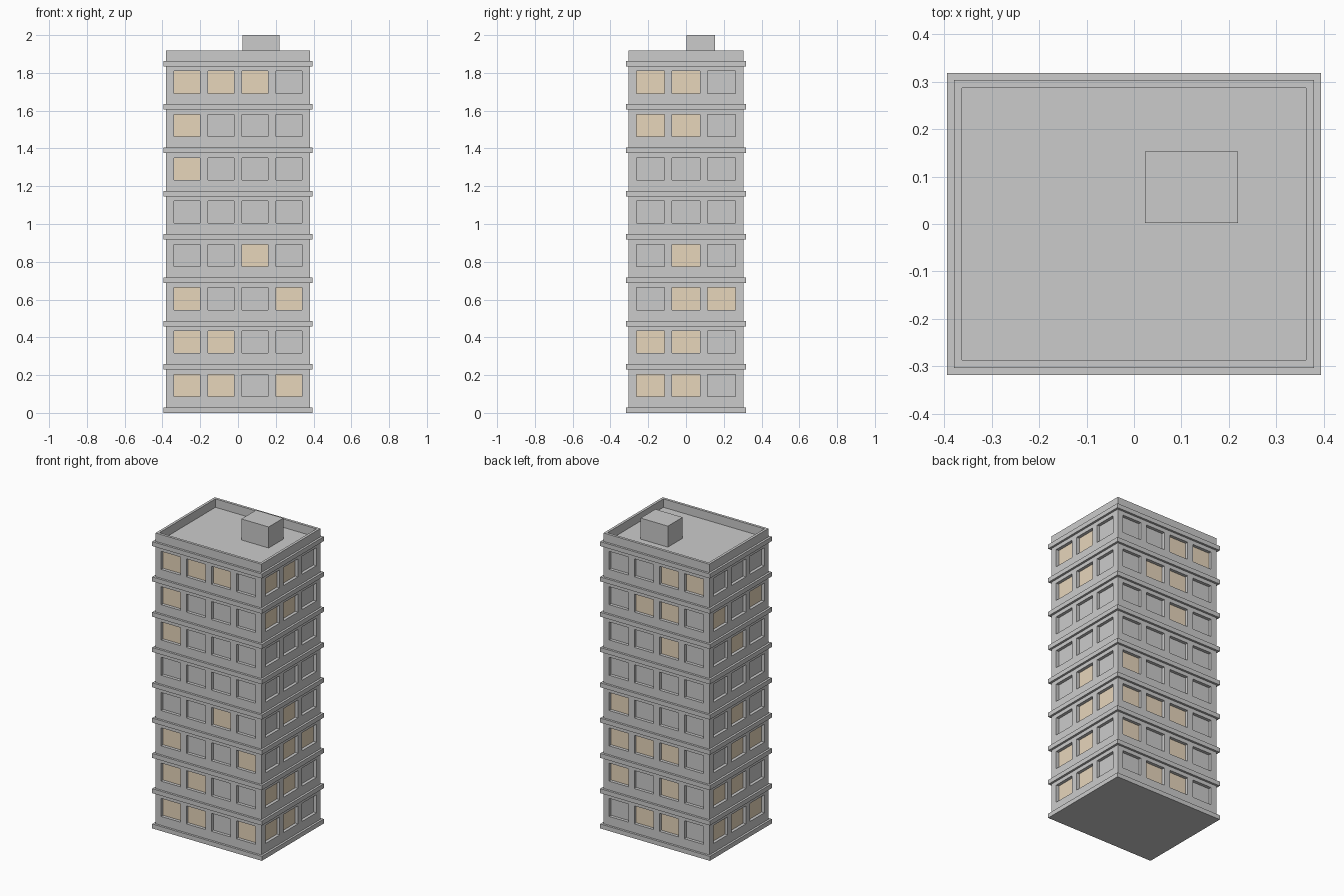
import bpy, bmesh, math
from mathutils import Matrix

if "Cube" in bpy.data.objects:
    bpy.data.objects.remove(bpy.data.objects["Cube"])

HX, HY = 0.38, 0.304            # half size of the walls
LIP = 0.014                     # how far the ledges stick out
PITCH, FLOORS = 0.2293, 8       # storey height and count
LEDGE = 0.029
ROOF = FLOORS * PITCH + LEDGE
TOP = 1.918                     # top of parapet
RECESS = 0.02

# Lit windows per facade, lowest storey first, left to right from outside
LIT = {
    "front": "1101 1100 1001 0010 0000 1000 1000 1110",
    "right": "110 110 011 010 000 000 110 110",
    "back": "0110 1010 1110 1000 0000 0010 0110 0011",
    "left": "111 110 011 010 000 010 101 000",
}


def make_object(name, bm, color=None):
    mesh = bpy.data.meshes.new(name)
    bm.to_mesh(mesh)
    bm.free()
    obj = bpy.data.objects.new(name, mesh)
    bpy.context.collection.objects.link(obj)
    if color:
        mat = bpy.data.materials.new(name + "_material")
        mat.diffuse_color = (*color, 1)
        mat.use_nodes = True
        mat.node_tree.nodes["Principled BSDF"].inputs["Base Color"].default_value = mat.diffuse_color
        mesh.materials.append(mat)
    return obj


def box(name, x0, x1, y0, y1, z0, z1):
    bm = bmesh.new()
    m = (Matrix.Translation(((x0 + x1) / 2, (y0 + y1) / 2, (z0 + z1) / 2))
         @ Matrix.Diagonal((x1 - x0, y1 - y0, z1 - z0, 1)))
    bmesh.ops.create_cube(bm, size=1, matrix=m)
    return make_object(name, bm)


def quad(bm, pts):
    bm.faces.new([bm.verts.new(p) for p in pts])


walls, lit_glass, dim_glass = bmesh.new(), bmesh.new(), bmesh.new()


def facade(turn, half, dist, count, pitch, width, rows):
    """Wall grid with recessed window panes, rotated round the tower."""
    rot = Matrix.Rotation(turn * math.pi / 2, 3, 'Z')

    def ring(u0, u1, z0, z1, inset):
        y = -(dist - inset)
        return [rot @ v for v in map(
            lambda c: Matrix.Identity(3).col[0] * c[0]
            + Matrix.Identity(3).col[1] * y
            + Matrix.Identity(3).col[2] * c[1],
            ((u0, z0), (u1, z0), (u1, z1), (u0, z1)))]

    us, zs = [-half], [0]
    for i in range(count):
        c = (i - (count - 1) / 2) * pitch
        us += [c - width / 2, c + width / 2]
    for f in range(FLOORS):
        zs += [f * PITCH + 0.087, f * PITCH + 0.204]
    us.append(half)
    zs.append(ROOF)

    for j in range(len(zs) - 1):
        for i in range(len(us) - 1):
            cell = (us[i], us[i + 1], zs[j], zs[j + 1])
            outer = ring(*cell, 0)
            if not (i % 2 and j % 2):
                quad(walls, outer)
                continue
            inner = ring(*cell, RECESS)
            for k in range(4):
                n = (k + 1) % 4
                quad(walls, (outer[k], outer[n], inner[n], inner[k]))
            glass = lit_glass if rows[j // 2][i // 2] == "1" else dim_glass
            quad(glass, inner)


# Four facades
for turn, side in enumerate(("front", "right", "back", "left")):
    rows = LIT[side].split()
    if turn % 2 == 0:
        facade(turn, HX, HY, 4, 0.18, 0.138, rows)
    else:
        facade(turn, HY, HX, 3, 0.188, 0.147, rows)
bmesh.ops.remove_doubles(walls, verts=walls.verts, dist=1e-5)
make_object("walls", walls)
make_object("lit_windows", lit_glass, (0.80, 0.67, 0.50))
make_object("dim_windows", dim_glass, (0.66, 0.66, 0.64))

# Ledge under every storey and at roof level (the top one is the roof deck)
for f in range(FLOORS + 1):
    z = f * PITCH
    box(f"floor_ledge_{f}", -HX - LIP, HX + LIP, -HY - LIP, HY + LIP, z, z + LEDGE)

# Parapet round the roof
T = 0.017
for s, label in ((-1, "a"), (1, "b")):
    y0, y1 = sorted((s * HY, s * (HY - T)))
    box("parapet_long_" + label, -HX, HX, y0, y1, ROOF, TOP)
    x0, x1 = sorted((s * HX, s * (HX - T)))
    box("parapet_short_" + label, x0, x1, -HY + T, HY - T, ROOF, TOP)

# Roof equipment housing
box("roof_housing", 0.023, 0.219, 0.002, 0.153, ROOF, 2.0)
